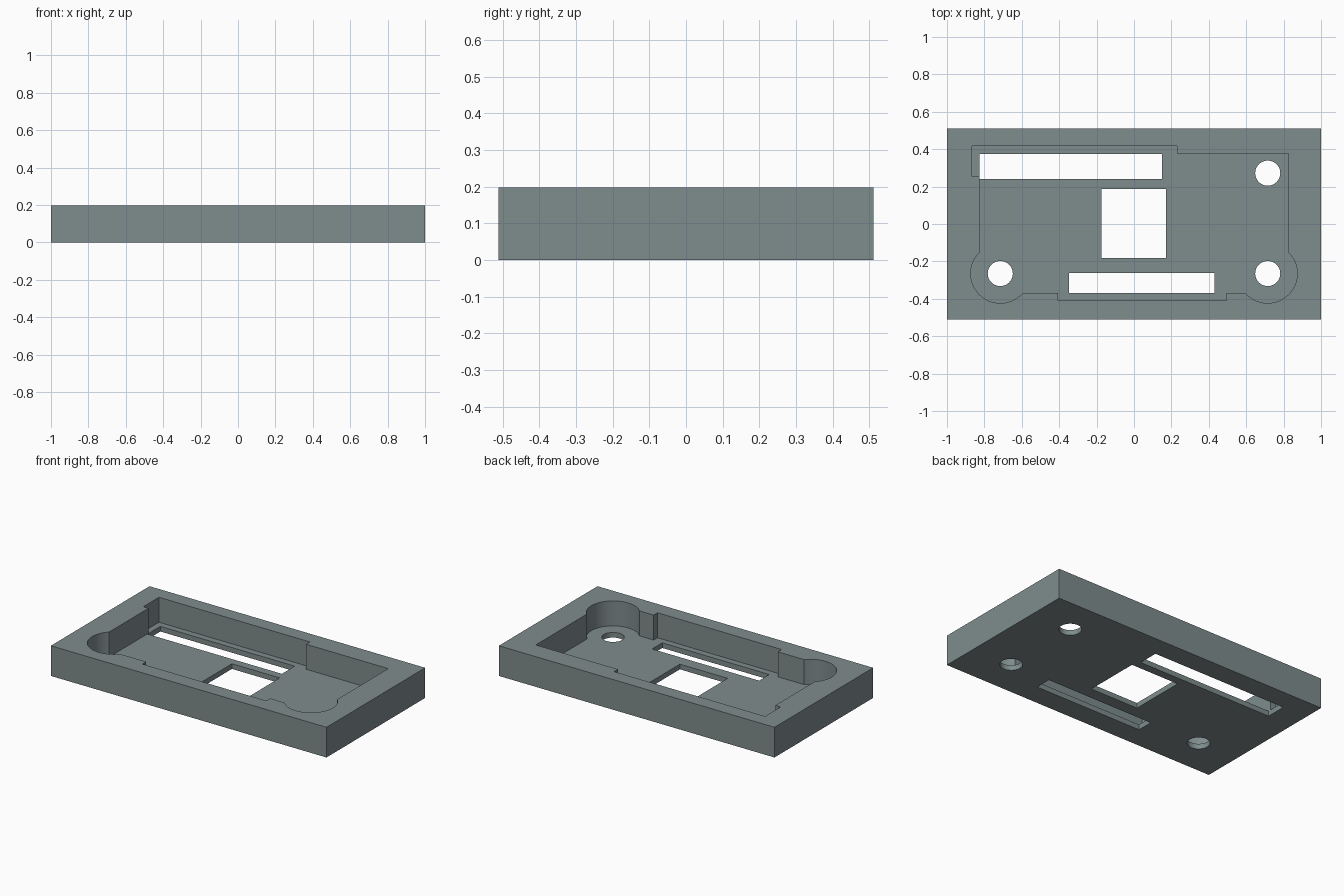
import bpy, bmesh, math

if "Cube" in bpy.data.objects:
    bpy.data.objects.remove(bpy.data.objects["Cube"])

HEIGHT, FLOOR = 0.198, 0.034
HALF_Y = 0.511

grey = bpy.data.materials.new("slate grey")
grey.diffuse_color = (0.212, 0.262, 0.266, 1)
grey.use_nodes = True
grey.node_tree.nodes["Principled BSDF"].inputs["Base Color"].default_value = grey.diffuse_color


def prism(name, outline, z0, z1):
    """Upright prism from a counter-clockwise outline."""
    bm = bmesh.new()
    base = bm.faces.new([bm.verts.new((x, y, z0)) for x, y in outline])
    top = bmesh.ops.extrude_face_region(bm, geom=[base])["geom"]
    bmesh.ops.translate(bm, vec=(0, 0, z1 - z0),
                        verts=[v for v in top if isinstance(v, bmesh.types.BMVert)])
    bmesh.ops.recalc_face_normals(bm, faces=bm.faces)
    mesh = bpy.data.meshes.new(name)
    bm.to_mesh(mesh)
    bm.free()
    mesh.materials.append(grey)
    obj = bpy.data.objects.new(name, mesh)
    bpy.context.collection.objects.link(obj)
    return obj


def rect(x0, x1, y0, y1):
    return [(x0, y0), (x1, y0), (x1, y1), (x0, y1)]


def arc(cx, cy, r, a0, a1, n):
    return [(cx + r * math.cos(a0 + (a1 - a0) * i / n),
             cy + r * math.sin(a0 + (a1 - a0) * i / n)) for i in range(n + 1)]


# Solid tray block
tray = prism("tray", rect(-1, 1, -HALF_Y, HALF_Y), 0, HEIGHT)

# Pocket outline: stepped rectangle with two round corner bulges
WALL_X, WALL_Y = 0.827, 0.37
BOSS_X, BOSS_Y, BOSS_R = 0.715, -0.265, 0.158
side = math.acos((WALL_X - BOSS_X) / BOSS_R)
low = math.asin((WALL_Y + BOSS_Y) / BOSS_R)
right_bulge = arc(BOSS_X, BOSS_Y, BOSS_R, -math.pi + low, side, 40)
left_bulge = [(-x, y) for x, y in reversed(right_bulge)]
pocket = (left_bulge
          + [(-0.407, -WALL_Y), (-0.407, -0.41), (0.494, -0.41), (0.494, -WALL_Y)]
          + right_bulge
          + [(WALL_X, 0.376), (0.23, 0.376), (0.23, 0.416), (-0.865, 0.416),
             (-0.865, 0.255), (-WALL_X, 0.255)])
cutters = [prism("pocket_cutter", pocket, FLOOR, HEIGHT + 0.1)]

# Openings through the floor: two connector slots and the square window
openings = {
    "long_slot_cutter": rect(-0.825, 0.15, 0.241, 0.374),
    "short_slot_cutter": rect(-0.347, 0.43, -0.368, -0.262),
    "window_cutter": rect(-0.175, 0.172, -0.182, 0.187),
}
# Three round screw holes
for i, (x, y) in enumerate([(-BOSS_X, BOSS_Y), (BOSS_X, BOSS_Y), (BOSS_X, 0.272)]):
    openings[f"screw_hole_cutter_{i + 1}"] = arc(x, y, 0.067, 0, math.tau * 47 / 48, 47)
for name, outline in openings.items():
    cutters.append(prism(name, outline, -0.1, FLOOR + 0.06))

# Cut everything out of the block
bpy.context.view_layer.objects.active = tray
tray.select_set(True)
for cutter in cutters:
    mod = tray.modifiers.new(cutter.name, "BOOLEAN")
    mod.operation, mod.solver, mod.object = "DIFFERENCE", "EXACT", cutter
    bpy.ops.object.modifier_apply(modifier=mod.name)
    bpy.data.objects.remove(cutter)

# Smooth the round walls, keep the edges sharp
bpy.ops.object.shade_smooth_by_angle(angle=math.radians(30))
